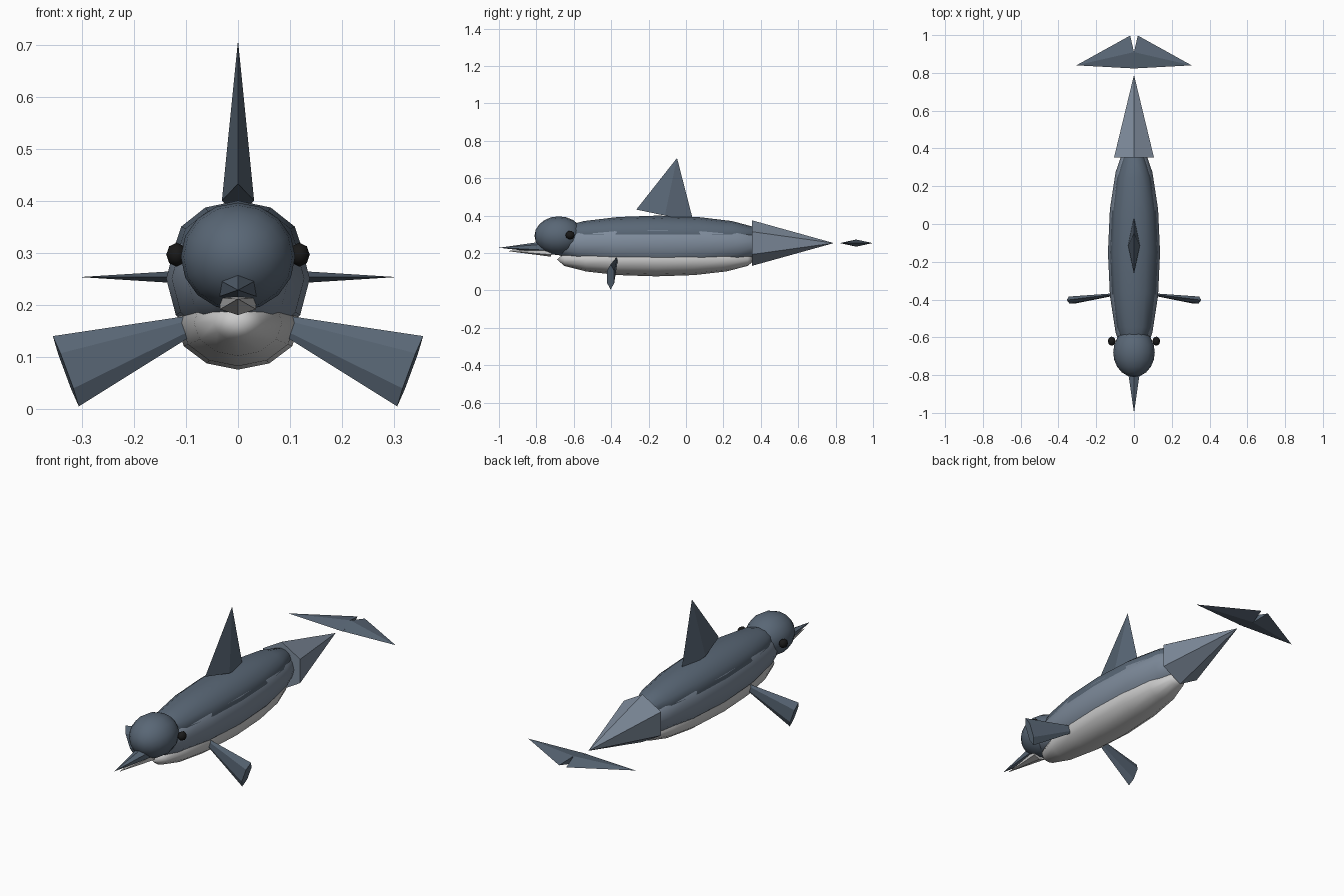
import bpy, bmesh, math
from mathutils import Matrix, Vector

if "Cube" in bpy.data.objects:
    bpy.data.objects.remove(bpy.data.objects["Cube"])


def material(name, rgb):
    m = bpy.data.materials.new(name)
    m.diffuse_color = (*rgb, 1)
    m.use_nodes = True
    m.node_tree.nodes["Principled BSDF"].inputs["Base Color"].default_value = m.diffuse_color
    return m


DARK = material("dark_slate", (0.10, 0.135, 0.18))
MID = material("mid_slate", (0.21, 0.26, 0.33))
PALE = material("pale_belly", (0.8, 0.82, 0.83))
BLACK = material("eye_black", (0.01, 0.01, 0.01))


def finish(name, bm, mat, smooth):
    bmesh.ops.recalc_face_normals(bm, faces=bm.faces)
    me = bpy.data.meshes.new(name)
    bm.to_mesh(me)
    bm.free()
    me.materials.append(mat)
    for p in me.polygons:
        p.use_smooth = smooth
    ob = bpy.data.objects.new(name, me)
    bpy.context.collection.objects.link(ob)
    return ob


def ellipsoid(name, centre, radii, mat, segs=12, rings=8):
    """Low-poly sphere with its poles along y."""
    bm = bmesh.new()
    bmesh.ops.create_uvsphere(bm, u_segments=segs, v_segments=rings, radius=1)
    bm.transform(Matrix.Translation(centre) @ Matrix.Diagonal((*radii, 1))
                 @ Matrix.Rotation(math.pi / 2, 4, 'X'))
    return finish(name, bm, mat, True)


def spike(name, base, tip, wide, thick, wide_dir, sides, mat):
    """Flattened cone from base to tip, with a corner along wide_dir."""
    base, tip = Vector(base), Vector(tip)
    axis = (tip - base).normalized()
    u = Vector(wide_dir)
    u = (u - axis * u.dot(axis)).normalized()
    v = axis.cross(u)
    bm = bmesh.new()
    ring = []
    for i in range(sides):
        a = 2 * math.pi * i / sides
        ring.append(bm.verts.new(base + u * wide * math.cos(a) + v * thick * math.sin(a)))
    top = bm.verts.new(tip)
    bm.faces.new(ring)
    for i in range(sides):
        bm.faces.new((ring[i], ring[(i + 1) % sides], top))
    return finish(name, bm, mat, False)


# body: three overlapping layers of colour
ellipsoid("flank", (0, -0.15, 0.25), (0.138, 0.60, 0.14), MID)
ellipsoid("back", (0, -0.15, 0.30), (0.126, 0.56, 0.10), DARK)
ellipsoid("belly", (0, -0.16, 0.165), (0.12, 0.53, 0.09), PALE)

# head and beak
ellipsoid("head", (0, -0.68, 0.292), (0.11, 0.13, 0.104), DARK, 16, 10)
spike("upper_beak", (0, -0.72, 0.232), (0, -1.0, 0.228), 0.036, 0.047, (0, 0, 1), 6, DARK)
spike("lower_jaw", (0, -0.72, 0.202), (0, -0.96, 0.211), 0.022, 0.04, (0, 0, 1), 6, PALE)

# tail stem and dorsal fin
spike("tail_stem", (0, 0.352, 0.253), (0, 0.79, 0.253), 0.122, 0.122, (0, 0, 1), 6, MID)
spike("dorsal_fin", (0, -0.113, 0.40), (0, -0.048, 0.708), 0.156, 0.031, (0, 1, 0), 4, DARK)

# paired parts
for s, side in ((-1, "left"), (1, "right")):
    ellipsoid("eye_" + side, (s * 0.118, -0.62, 0.296), (0.02, 0.024, 0.023), BLACK, 8, 6)
    spike("flipper_" + side, (s * 0.331, -0.403, 0.072), (s * 0.006, -0.36, 0.192),
          0.072, 0.022, (s * 0.12, 0, 0.325), 6, DARK)
    spike("fluke_" + side, (0, 0.91, 0.253), (s * 0.305, 0.84, 0.253),
          0.09, 0.019, (0, 1, 0), 4, DARK)
